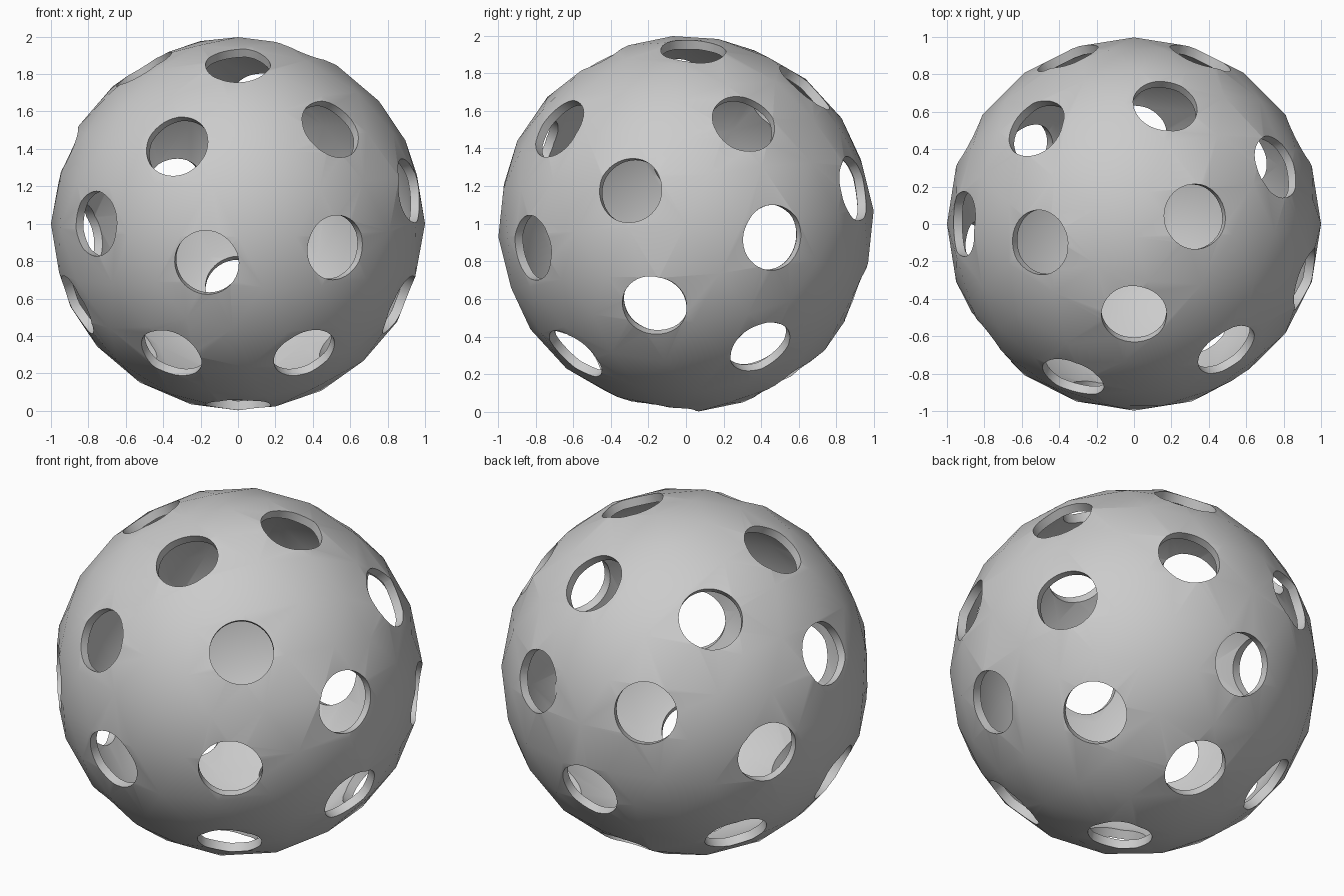
import bpy, math
from mathutils import Vector, Matrix

if "Cube" in bpy.data.objects:
    bpy.data.objects.remove(bpy.data.objects["Cube"])

CENTRE = Vector((0, 0, 1))
HOLE_R = 0.174
WALL = 0.05

# Hole directions: irregular ones, then those mirrored across x
single = [(0, -.49, .86), (-.33, -.83, .42), (.50, -.68, .51), (.93, -.30, .18),
          (-.77, -.62, 0), (-.17, -.95, -.21), (.53, -.83, -.13), (-.51, -.10, .84),
          (.33, .04, .93), (.77, .31, .54), (.17, .645, .74), (-.53, .52, .66),
          (-.93, 0, .36), (0, -.12, -.98), (0, .92, -.36), (0, .52, -.84)]
mirrored = [(.36, -.595, -.70), (.87, -.17, -.44), (.87, .465, -.075),
            (.36, .90, .19), (.615, .40, -.665)]
holes = [Vector(p) for p in single]
for x, y, z in mirrored:
    holes += [Vector((x, y, z)), Vector((-x, y, z))]

# Hollow low-poly shell
bpy.ops.mesh.primitive_ico_sphere_add(subdivisions=3, radius=1)
ball = bpy.context.object
ball.name = "ball_shell"
ball.data.transform(Matrix.Translation(CENTRE) @ Matrix.Rotation(math.radians(4), 4, 'X'))
shell = ball.modifiers.new("wall", 'SOLIDIFY')
shell.thickness = WALL
shell.offset = -1

# Round punches through the wall
cutters = []
for d in holes:
    d = d.normalized()
    bpy.ops.mesh.primitive_cylinder_add(
        vertices=40, radius=HOLE_R, depth=0.4, location=CENTRE + d * 0.97,
        rotation=d.to_track_quat('Z', 'Y').to_euler())
    cutters.append(bpy.context.object)
bpy.ops.object.select_all(action='DESELECT')
for c in cutters:
    c.select_set(True)
bpy.context.view_layer.objects.active = cutters[0]
bpy.ops.object.join()
punch = bpy.context.object
punch.name = "hole_punch"
punch.hide_render = True

cut = ball.modifiers.new("holes", 'BOOLEAN')
cut.operation = 'DIFFERENCE'
cut.solver = 'EXACT'
cut.object = punch

# Apply, remove the punch and shade
bpy.ops.object.select_all(action='DESELECT')
ball.select_set(True)
bpy.context.view_layer.objects.active = ball
for m in ("wall", "holes"):
    bpy.ops.object.modifier_apply(modifier=m)
bpy.data.objects.remove(punch, do_unlink=True)
bpy.ops.object.shade_smooth_by_angle(angle=math.radians(35))
